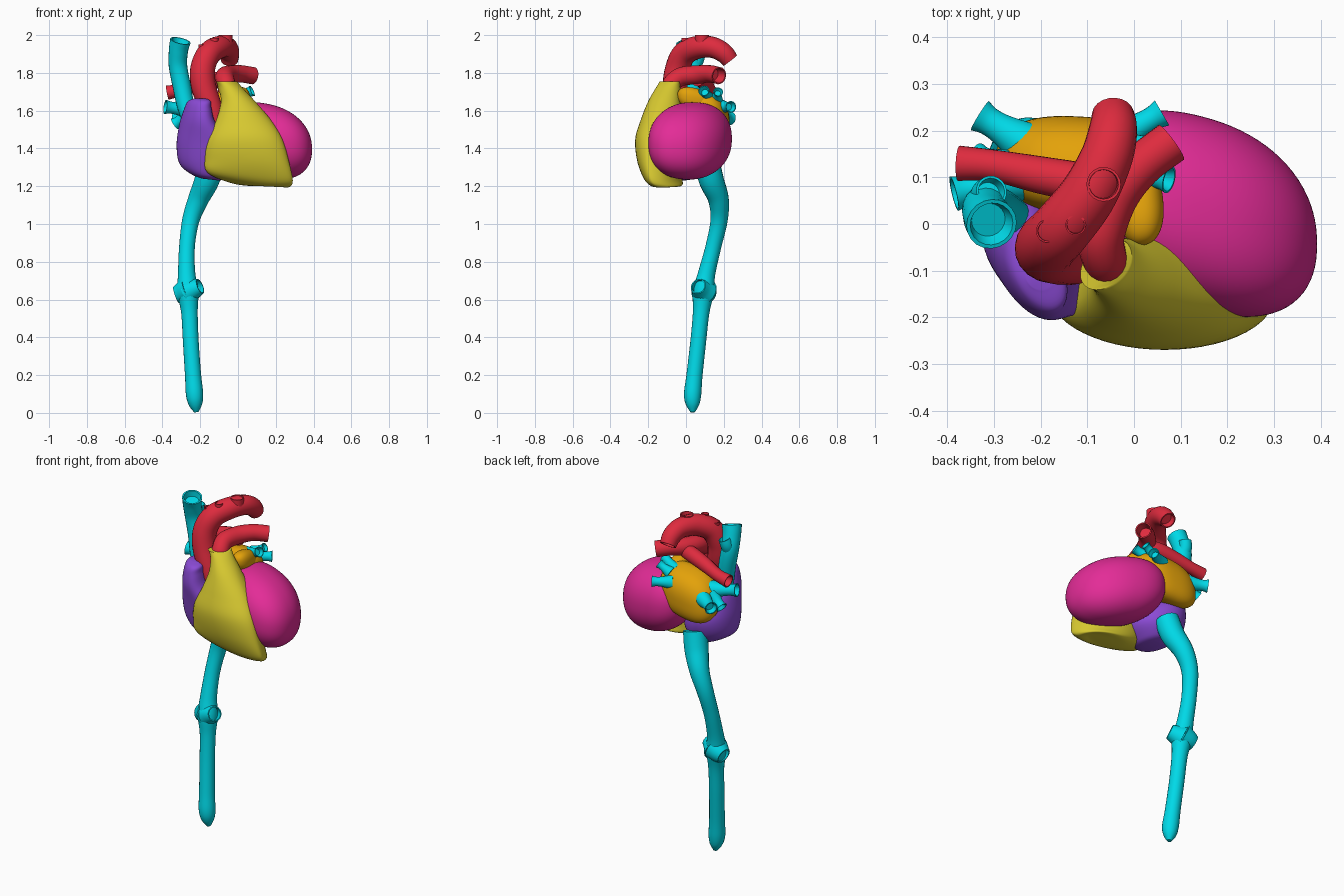
import bpy, bmesh, math
from mathutils import Vector

old = bpy.data.objects.get("Cube")
if old:
    bpy.data.objects.remove(old, do_unlink=True)


def material(name, rgb):
    mat = bpy.data.materials.new(name)
    mat.use_nodes = True
    mat.diffuse_color = (*rgb, 1)
    shader = mat.node_tree.nodes["Principled BSDF"]
    shader.inputs["Base Color"].default_value = (*rgb, 1)
    shader.inputs["Roughness"].default_value = 0.6
    return mat


cyan = material("vein cyan", (.0, .70, .81))
red = material("artery red", (.73, .024, .048))
yellow = material("olive yellow", (.69, .59, .03))
magenta = material("magenta", (.77, .025, .31))
purple = material("purple", (.26, .07, .67))
orange = material("orange", (.77, .36, .003))


def finish(bm, name, mat):
    bmesh.ops.recalc_face_normals(bm, faces=bm.faces[:])
    mesh = bpy.data.meshes.new(name)
    bm.to_mesh(mesh)
    bm.free()
    mesh.materials.append(mat)
    mesh.shade_smooth()
    mesh.set_sharp_from_angle(angle=math.radians(50))
    obj = bpy.data.objects.new(name, mesh)
    bpy.context.collection.objects.link(obj)
    return obj


def spline(rows, steps):
    """Smoothly interpolate rows of numbers with a Catmull-Rom curve."""
    rows = [Vector(r) for r in rows]
    out = []
    for i in range(len(rows) - 1):
        a, b, c = rows[max(i - 1, 0)], rows[i], rows[i + 1]
        d = rows[min(i + 2, len(rows) - 1)]
        for k in range(steps):
            t = k / steps
            out.append(b + (c - a) * (t / 2) + (a * 2 - b * 5 + c * 4 - d) * (t * t / 2)
                       + (b * 3 - a - c * 3 + d) * (t ** 3 / 2))
    return out + [rows[-1]]


def loft(rings, name, mat):
    """Skin a stack of point rings and cap both ends."""
    bm = bmesh.new()
    loops = [[bm.verts.new(p) for p in ring] for ring in rings]
    n = len(loops[0])
    for low, high in zip(loops, loops[1:]):
        for i in range(n):
            j = (i + 1) % n
            bm.faces.new((low[i], low[j], high[j], high[i]))
    bm.faces.new(loops[0])
    bm.faces.new(loops[-1])
    return finish(bm, name, mat)


def tube(name, mat, rows, hollow=True, sides=20, steps=6):
    """Vessel along rows of (x, y, z, radius), with an open mouth at the end."""
    path = spline(rows, steps)
    pts = [Vector(p[:3]) for p in path]
    side, rings = Vector((1, .3, .2)), []
    for i, p in enumerate(pts):
        along = (pts[min(i + 1, len(pts) - 1)] - pts[max(i - 1, 0)]).normalized()
        side = (side - along * side.dot(along)).normalized()
        up = along.cross(side)
        angles = [math.tau * k / sides for k in range(sides)]
        rings.append([p + (side * math.cos(a) + up * math.sin(a)) * path[i][3] for a in angles])
    if hollow:
        # Turn the wall inward to make the bore
        for back, scale in ((0, .85), (2, .8), (4, .7)):
            centre = pts[-1 - back]
            rings.append([centre + (p - centre) * scale for p in rings[len(pts) - 1 - back]])
    return loft(rings, name, mat)


def blob(name, mat, centre, ax, ay, az, power):
    """Skewed ellipsoid with three axis vectors; a higher power is boxier."""
    bm = bmesh.new()
    bmesh.ops.create_icosphere(bm, subdivisions=5, radius=1)
    ax, ay, az, centre = Vector(ax), Vector(ay), Vector(az), Vector(centre)
    for v in bm.verts:
        u = v.co / sum(abs(c) ** power for c in v.co) ** (1 / power)
        v.co = centre + ax * u.x + ay * u.y + az * u.z
    return finish(bm, name, mat)


def chamber(name, mat, rows, sides=48):
    """Stacked ovals from rows of (z, x min, x max, y front, y side, y back, tilt, skew)."""
    rings = []
    for z, x0, x1, front, mid, back, tilt, skew in spline(rows, 6):
        ring = []
        for k in range(sides):
            c, s = math.cos(math.tau * k / sides), math.sin(math.tau * k / sides)
            depth = (mid - front) if s < 0 else (back - mid)
            ring.append(Vector(((x0 + x1) / 2 + c * (x1 - x0) / 2,
                                mid + s * depth + c * skew, z + tilt * c)))
        rings.append(ring)
    return loft(rings, name, mat)


# Heart chambers
blob("left_ventricle", magenta, (.15, .022, 1.44),
     (.242, -.065, -.045), (0, .207, -.005), (0, 0, .197), power=2.25)
chamber("right_ventricle", yellow, [
    (1.2, .08, .22, -.15, -.11, -.06, 0, 0),
    (1.205, -.03, .27, -.185, -.13, -.02, -.01, -.01),
    (1.25, -.16, .29, -.225, -.17, -.02, -.02, -.01),
    (1.34, -.175, .27, -.258, -.18, -.02, -.01, -.015),
    (1.45, -.16, .235, -.268, -.18, -.02, 0, -.01),
    (1.55, -.115, .175, -.24, -.16, -.02, 0, 0),
    (1.65, -.09, .09, -.2, -.125, -.03, 0, 0),
    (1.72, -.105, .025, -.16, -.09, -.03, 0, 0),
    (1.755, -.115, -.005, -.137, -.088, -.035, 0, .02)])
chamber("right_atrium", purple, [
    (1.235, -.19, -.1, -.1, -.05, .02, -.005, 0),
    (1.255, -.25, -.06, -.14, -.05, .08, -.01, 0),
    (1.32, -.31, .0, -.165, -.03, .13, 0, -.01),
    (1.42, -.325, -.02, -.185, -.05, .14, 0, -.03),
    (1.53, -.31, -.115, -.195, -.08, .08, 0, -.05),
    (1.61, -.285, -.14, -.19, -.1, .02, 0, -.04),
    (1.65, -.265, -.145, -.175, -.11, -.03, 0, -.03),
    (1.665, -.23, -.17, -.14, -.11, -.08, 0, 0)])
blob("left_atrium", orange, (-.115, .125, 1.56),
     (.178, -.01, .02), (0, .105, -.03), (.02, 0, .135), power=2.5)
blob("left_auricle", orange, (.012, .045, 1.66),
     (.05, .01, 0), (-.01, .09, -.02), (0, 0, .06), power=2.3)

# Aorta and its three arch branches
tube("aorta", red, [
    (-.1, -.08, 1.5, .04), (-.135, -.075, 1.6, .056), (-.18, -.06, 1.72, .066),
    (-.187, -.045, 1.82, .066), (-.155, -.01, 1.9, .064), (-.1, .06, 1.935, .061),
    (-.06, .14, 1.935, .056), (-.045, .2, 1.905, .052), (-.045, .235, 1.865, .045)])
for name, x, y, top, r in (("front", -.185, -.015, 1.95, .025),
                           ("middle", -.125, -.002, 1.985, .022),
                           ("rear", -.065, .085, 2, .037)):
    tube(name + "_arch_branch", red,
         [(x, y, top - .08, r), (x, y, top - .04, r), (x, y, top, r)], steps=4)

# Pulmonary trunk and branches
tube("pulmonary_trunk", red, [
    (-.06, -.08, 1.7, .046), (-.062, -.078, 1.74, .048), (-.07, -.025, 1.78, .05),
    (-.04, .06, 1.79, .05), (.015, .125, 1.795, .046), (.08, .175, 1.785, .046)])
tube("right_pulmonary_artery", red, [
    (-.03, .06, 1.77, .04), (-.1, .085, 1.765, .043), (-.2, .105, 1.74, .04),
    (-.3, .125, 1.71, .034), (-.375, .13, 1.695, .038)])

# Great veins
tube("upper_great_vein", cyan, [
    (-.24, .0, 1.52, .04), (-.275, .02, 1.62, .046), (-.3, .035, 1.74, .048),
    (-.318, .035, 1.84, .049), (-.315, .015, 1.92, .051), (-.305, .0, 1.97, .055)])
tube("upper_vein_branch", cyan, [
    (-.315, .035, 1.82, .035), (-.315, .06, 1.87, .036), (-.305, .07, 1.91, .034)])
tube("lower_great_vein", cyan, [
    (-.14, .11, 1.33, .068), (-.165, .135, 1.23, .066), (-.21, .172, 1.13, .055),
    (-.25, .175, 1.02, .046), (-.27, .145, .88, .042), (-.272, .11, .74, .046),
    (-.265, .092, .64, .056), (-.257, .08, .53, .044), (-.25, .065, .38, .042),
    (-.238, .045, .2, .043), (-.23, .035, .1, .046), (-.225, .035, .045, .036),
    (-.22, .036, .004, .012)], hollow=False)
tube("left_vein_stub", cyan, [
    (-.265, .095, .64, .07), (-.235, .08, .655, .055), (-.2, .065, .67, .042)], steps=4)
tube("right_vein_stub", cyan, [
    (-.265, .095, .65, .07), (-.3, .105, .635, .058), (-.328, .11, .625, .045)], steps=4)

# Four lung veins and two small side twigs entering the left atrium
lung_veins = {
    "left_upper": ((-.02, .12, 1.66), (.075, .095, 1.705), .025),
    "left_lower": ((-.04, .18, 1.62), (.06, .238, 1.62), .026),
    "right_upper": ((-.24, .1, 1.6), (-.385, .065, 1.62), .032),
    "right_lower": ((-.23, .17, 1.57), (-.33, .232, 1.56), .031),
    "left_twig": ((-.01, .16, 1.66), (.06, .17, 1.7), .022),
    "right_twig": ((-.26, .12, 1.58), (-.335, .14, 1.53), .028),
}
for name, (start, end, r) in lung_veins.items():
    a, b = Vector(start), Vector(end)
    tube(name + "_lung_vein", cyan, [
        (*a, r * 1.6), (*a.lerp(b, .5), r * 1.1), (*a.lerp(b, .8), r), (*b, r * 1.2)], steps=4)
